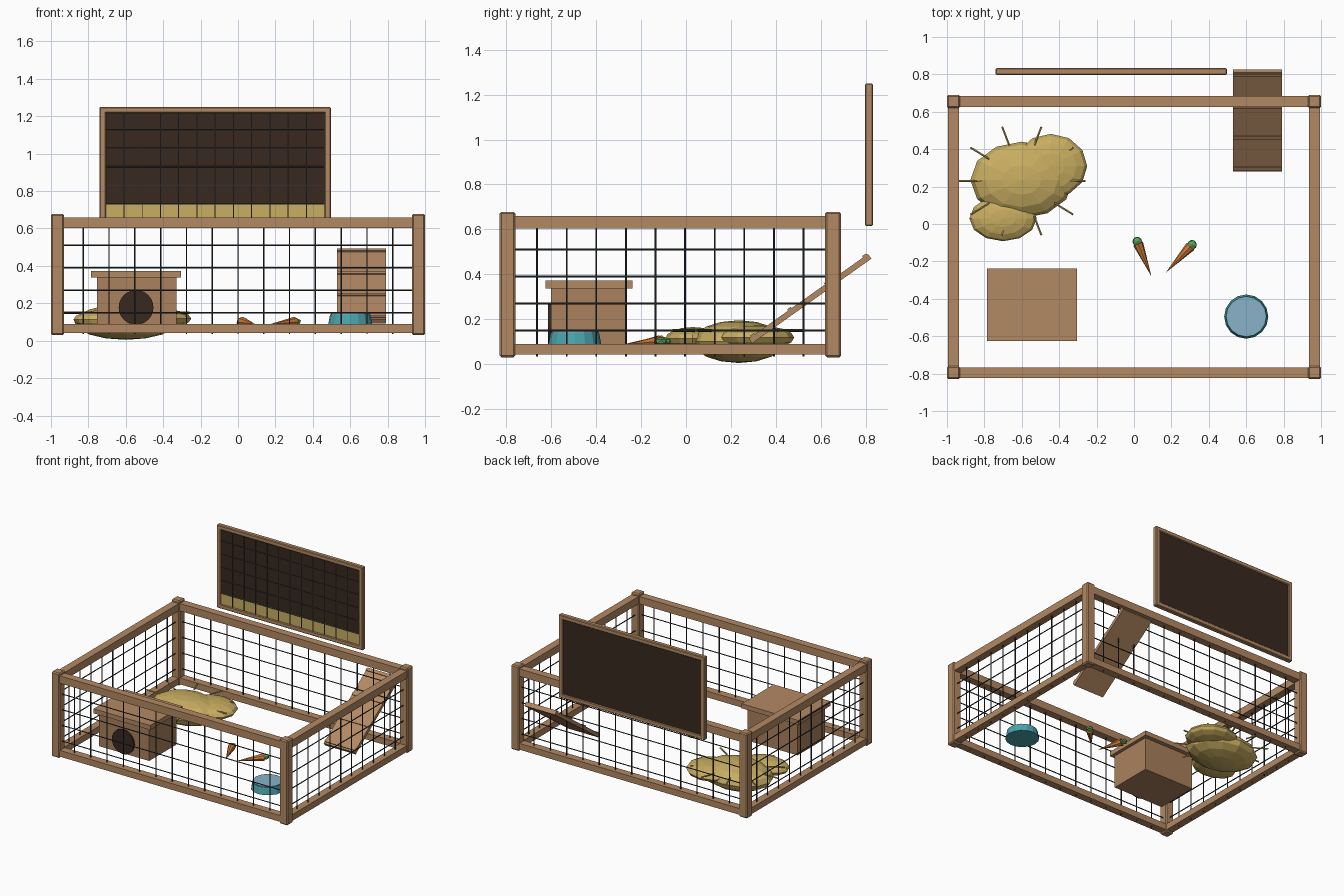
import bpy, math
from mathutils import Vector

if "Cube" in bpy.data.objects:
    bpy.data.objects.remove(bpy.data.objects["Cube"])

def mat(name, r, g, b):
    m = bpy.data.materials.new(name)
    m.diffuse_color = (r, g, b, 1)
    m.use_nodes = True
    m.node_tree.nodes["Principled BSDF"].inputs["Base Color"].default_value = m.diffuse_color
    return m

WOOD = mat("wood", .45, .25, .125)
PLANK = mat("plank", .40, .22, .11)
DARK = mat("dark_wood", .04, .022, .014)
WIRE = mat("wire", .03, .035, .04)
HAY = mat("hay", .58, .42, .12)
TEAL = mat("teal", .07, .38, .42)
WATER = mat("water", .25, .45, .58)
ORANGE = mat("orange", .65, .2, .04)
GREEN = mat("green", .1, .35, .1)

def finish(name, m):
    o = bpy.context.object
    o.name = name
    o.data.materials.append(m)
    return o

def box(name, x, y, z, m, bevel=0):
    """Box from (min, max) ranges on each axis."""
    bpy.ops.mesh.primitive_cube_add(size=1, location=[sum(r) / 2 for r in (x, y, z)])
    o = finish(name, m)
    o.scale = [r[1] - r[0] for r in (x, y, z)]
    bpy.ops.object.transform_apply(location=False, rotation=False, scale=True)
    if bevel:
        b = o.modifiers.new("bevel", 'BEVEL')
        b.width, b.segments = bevel, 1
    return o

def rod(name, a, b, r1, m, r2=None, sides=6):
    """Cylinder or cone between two points."""
    a, b = Vector(a), Vector(b)
    bpy.ops.mesh.primitive_cone_add(vertices=sides, radius1=r1, radius2=r1 if r2 is None else r2,
                                    depth=(b - a).length, location=(a + b) / 2,
                                    rotation=(b - a).to_track_quat('Z', 'Y').to_euler())
    return finish(name, m)

def blob(name, loc, size, m, seg=12, rings=8):
    bpy.ops.mesh.primitive_uv_sphere_add(segments=seg, ring_count=rings, radius=1, location=loc)
    o = finish(name, m)
    o.scale = size
    return o

# Pen frame: corner posts and rails
YF, YB, XS = -.795, .655, .965
for sx in (-1, 1):
    for y in (YF, YB):
        box("corner_post", (sx * XS - .035, sx * XS + .035), (y - .035, y + .035), (.03, .678), WOOD, .008)
for label, z in (("bottom", (.042, .09)), ("top", (.603, .66))):
    for y in (YF, YB):
        box(label + "_rail", (-XS, XS), (y - .029, y + .029), z, WOOD)
    for x in (-XS, XS):
        box(label + "_side_rail", (x - .029, x + .029), (YF, YB), z, WOOD)

# Wire mesh on all four sides
R = .004
LEVELS = [.15, .27, .39, .51]
for y in (YF, YB):
    for i in range(1, 14):
        x = -XS + 2 * XS * i / 14
        rod("wire_upright", (x, y, .035), (x, y, .64), R, WIRE)
    for z in LEVELS:
        rod("wire_across", (-XS, y, z), (XS, y, z), R, WIRE)
for x in (-XS, XS):
    for i in range(1, 11):
        y = YF + (YB - YF) * i / 11
        rod("wire_side_upright", (x, y, .035), (x, y, .64), R, WIRE)
    for z in LEVELS:
        rod("wire_side_across", (x, YF, z), (x, YB, z), R, WIRE)

# Raised back panel with frame, hay strip and wire grid
X0, X1, Z0, Z1, F = -.74, .496, .615, 1.25, .033
PY = (.797, .833)
for z in ((Z0, Z0 + F), (Z1 - F, Z1)):
    box("panel_frame_rail", (X0, X1), PY, z, WOOD, .005)
for x in ((X0, X0 + F), (X1 - F, X1)):
    box("panel_frame_side", x, PY, (Z0, Z1), WOOD, .005)
box("panel_board", (X0 + .02, X1 - .02), (.809, .827), (Z0 + .02, Z1 - .02), DARK)
box("panel_hay_strip", (X0 + F, X1 - F), (.805, .81), (Z0 + F, .732), HAY)
for i in range(1, 12):
    x = X0 + F + (X1 - X0 - 2 * F) * i / 12
    rod("panel_wire_upright", (x, .804, Z0 + .02), (x, .804, Z1 - .02), .003, WIRE)
for z in (.73, .83, .93, 1.03, 1.13):
    rod("panel_wire_across", (X0 + .02, .804, z), (X1 - .02, .804, z), .003, WIRE)

# Hutch
box("hutch_body", (-.755, -.33), (-.602, -.27), (.085, .34), PLANK)
box("hutch_roof", (-.785, -.305), (-.625, -.238), (.337, .372), WOOD)
rod("hutch_door", (-.545, -.614, .178), (-.545, -.59, .178), .093, DARK, sides=24)

# Ramp with slats
LOW, HIGH = Vector((.66, .287, .103)), Vector((.66, .818, .48))
d = HIGH - LOW
ang = math.atan2(d.z, d.y)
up = Vector((0, -math.sin(ang), math.cos(ang)))
def tilted(name, loc, size):
    o = box(name, *[(-s / 2, s / 2) for s in size], WOOD)
    o.location = loc
    o.rotation_euler.x = ang
tilted("ramp_board", (LOW + HIGH) / 2, (.26, d.length, .026))
for t in (.035, .345, .655, .975):
    tilted("ramp_slat", LOW + d * t + up * .014, (.26, .02, .012))

# Hay pile with loose straws
blob("hay_main", (-.60, .235, .1), (.275, .205, .095), HAY)
blob("hay_back", (-.445, .31, .118), (.195, .172, .055), HAY)
blob("hay_front", (-.70, .03, .113), (.18, .122, .052), HAY)
for i in range(10):
    a = math.tau * i / 10
    c, s = math.cos(a), math.sin(a)
    rod("straw", (-.6 + .215 * c, .23 + .2 * s, .15), (-.6 + .34 * c, .23 + .305 * s, .15), .006, HAY)

# Water bowl
rod("bowl", (.6, -.495, .085), (.6, -.495, .14), .118, TEAL, .108, 16)
rod("bowl_water", (.6, -.495, .135), (.6, -.495, .145), .104, WATER, sides=16)

# Carrots with leafy tops
for top, tip in (((.022, -.105, .1), (.093, -.28, .088)), ((.302, -.12, .1), (.17, -.26, .088))):
    rod("carrot", top, tip, .028, ORANGE, 0, 8)
    away = (Vector(top) - Vector(tip)).normalized() * .012
    bpy.ops.mesh.primitive_ico_sphere_add(subdivisions=1, radius=.029, location=Vector(top) + away)
    finish("carrot_top", GREEN).scale = (1, 1, .7)
